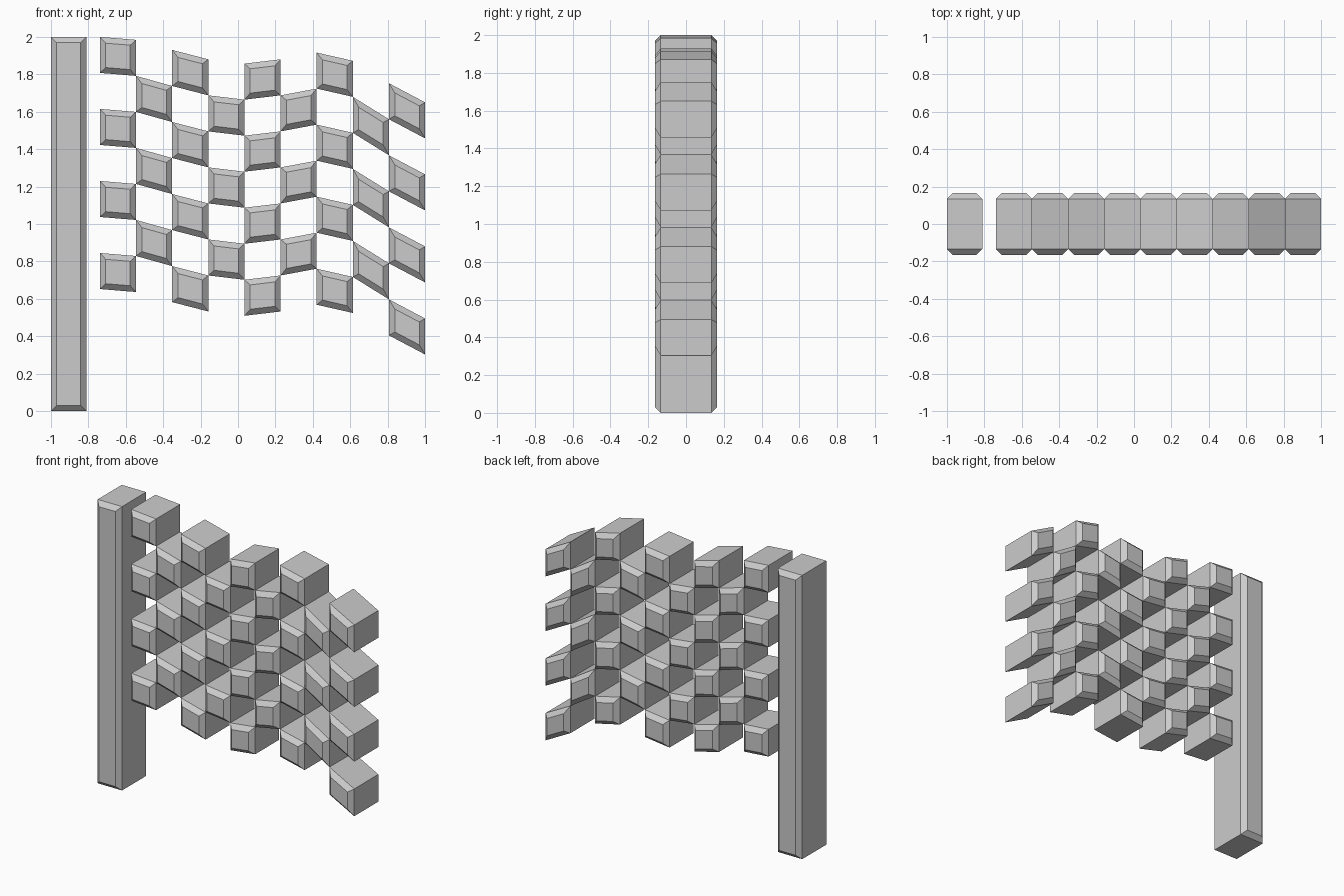
import bpy, bmesh, math

if "Cube" in bpy.data.objects:
    bpy.data.objects.remove(bpy.data.objects["Cube"])

D, C = 0.165, 0.031          # half depth, chamfer size
CELL = 0.1925                # height of one check


def block(bm, x0, x1, top0, top1, height):
    """Parallelogram prism with chamfered front and back rims."""
    s = (top1 - top0) / (x1 - x0)
    dz = C * math.sqrt(1 + s * s)

    def ring(y, inset, d):
        a, b = x0 + inset, x1 - inset
        ta, tb = top0 + s * inset - d, top1 - s * inset - d
        h = height - 2 * d
        pts = [(a, ta - h), (b, tb - h), (b, tb), (a, ta)]
        return [bm.verts.new((x, y, z)) for x, z in pts]

    rings = [ring(-D, C, dz), ring(-D + C, 0, 0), ring(D - C, 0, 0), ring(D, C, dz)]
    for r, q in zip(rings, rings[1:]):
        for i in range(4):
            j = (i + 1) % 4
            bm.faces.new((r[i], r[j], q[j], q[i]))
    bm.faces.new(rings[0])
    bm.faces.new(rings[-1][::-1])


def finish(bm, name):
    bmesh.ops.recalc_face_normals(bm, faces=bm.faces)
    me = bpy.data.meshes.new(name)
    bm.to_mesh(me)
    bm.free()
    bpy.context.collection.objects.link(bpy.data.objects.new(name, me))


# Pole
bm = bmesh.new()
block(bm, -1.0, -0.81, 2.0, 2.0, 2.0)
finish(bm, "flag_pole")

# Waving checks: top height at each column boundary, odd columns drop one check
wave = [2.0, 1.984, 1.93, 1.88, 1.857, 1.88, 1.916, 1.872, 1.752, 1.65]
x_start, width = -0.738, 1.738 / 9
for col in range(9):
    bm = bmesh.new()
    x = x_start + col * width
    for row in range(col % 2, 7, 2):
        drop = row * CELL
        block(bm, x, x + width, wave[col] - drop, wave[col + 1] - drop, CELL)
    finish(bm, f"flag_checks_column_{col + 1}")
